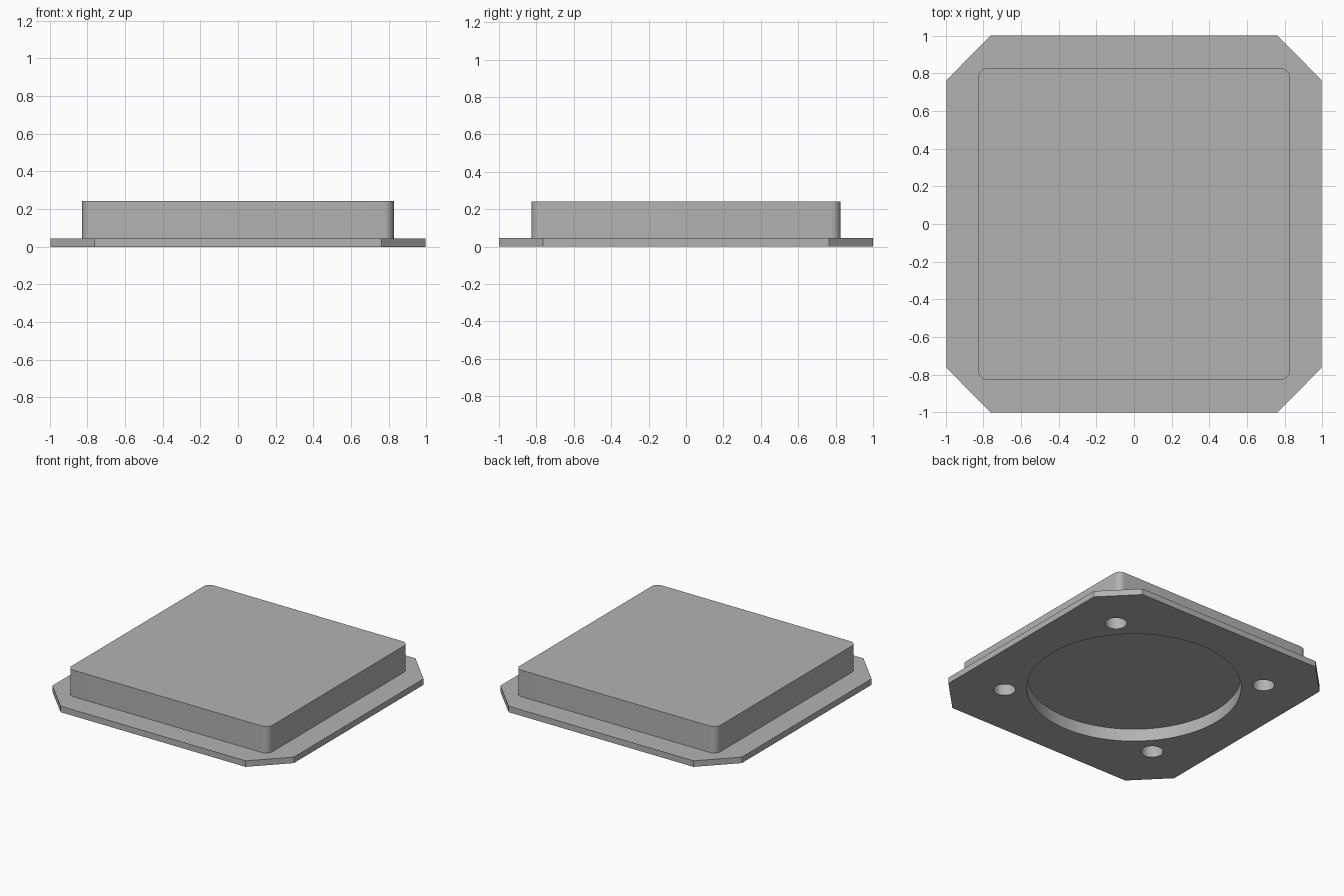
import bpy, bmesh, math

if "Cube" in bpy.data.objects:
    bpy.data.objects.remove(bpy.data.objects["Cube"])

grey = bpy.data.materials.new("plain grey")
grey.diffuse_color = (0.45, 0.45, 0.45, 1)
grey.use_nodes = True
grey.node_tree.nodes["Principled BSDF"].inputs["Base Color"].default_value = grey.diffuse_color


def prism(name, outline, z0, z1):
    """Extrude a closed xy outline from z0 to z1."""
    bm = bmesh.new()
    face = bm.faces.new([bm.verts.new((x, y, z0)) for x, y in outline])
    top = bmesh.ops.extrude_face_region(bm, geom=[face])["geom"]
    bmesh.ops.translate(bm, vec=(0, 0, z1 - z0),
                        verts=[v for v in top if isinstance(v, bmesh.types.BMVert)])
    bmesh.ops.recalc_face_normals(bm, faces=bm.faces)
    mesh = bpy.data.meshes.new(name)
    bm.to_mesh(mesh)
    bm.free()
    mesh.materials.append(grey)
    obj = bpy.data.objects.new(name, mesh)
    bpy.context.collection.objects.link(obj)
    return obj


def arc(cx, cy, r, start, sweep, n):
    return [(cx + r * math.cos(start + sweep * i / n),
             cy + r * math.sin(start + sweep * i / n)) for i in range(n + 1)]


def circle(cx, cy, r, n):
    return arc(cx, cy, r, 0, 2 * math.pi, n)[:-1]


def combine(target, other, operation):
    """Apply a boolean and drop the helper."""
    bpy.context.view_layer.objects.active = target
    mod = target.modifiers.new(operation.lower(), 'BOOLEAN')
    mod.object, mod.operation, mod.solver = other, operation, 'EXACT'
    bpy.ops.object.modifier_apply(modifier=mod.name)
    bpy.data.objects.remove(other)


# Flange plate with clipped corners
X, Y, CX, CY = 0.995, 1.0, 0.762, 0.764
housing = prism("flanged_housing",
                [(X, -CY), (X, CY), (CX, Y), (-CX, Y),
                 (-X, CY), (-X, -CY), (-CX, -Y), (CX, -Y)], 0, 0.045)

# Raised block with rounded upright corners
H, R = 0.827, 0.05
rounded = []
for i, (sx, sy) in enumerate([(1, 1), (-1, 1), (-1, -1), (1, -1)]):
    rounded += arc(sx * (H - R), sy * (H - R), R, i * math.pi / 2, math.pi / 2, 8)
combine(housing, prism("block", rounded, 0.02, 0.242), 'UNION')

# Round recess in the underside
combine(housing, prism("recess_cutter", circle(0, 0, 0.724, 96), -0.1, 0.093), 'DIFFERENCE')

# Four blind mounting holes
for sx in (-1, 1):
    for sy in (-1, 1):
        hole = prism("hole_cutter", circle(sx * 0.65, sy * 0.585, 0.074, 32), -0.1, 0.15)
        combine(housing, hole, 'DIFFERENCE')

# Smooth curved walls, crisp edges
bpy.ops.object.select_all(action='DESELECT')
housing.select_set(True)
bpy.context.view_layer.objects.active = housing
bpy.ops.object.shade_smooth_by_angle(angle=math.radians(30))
